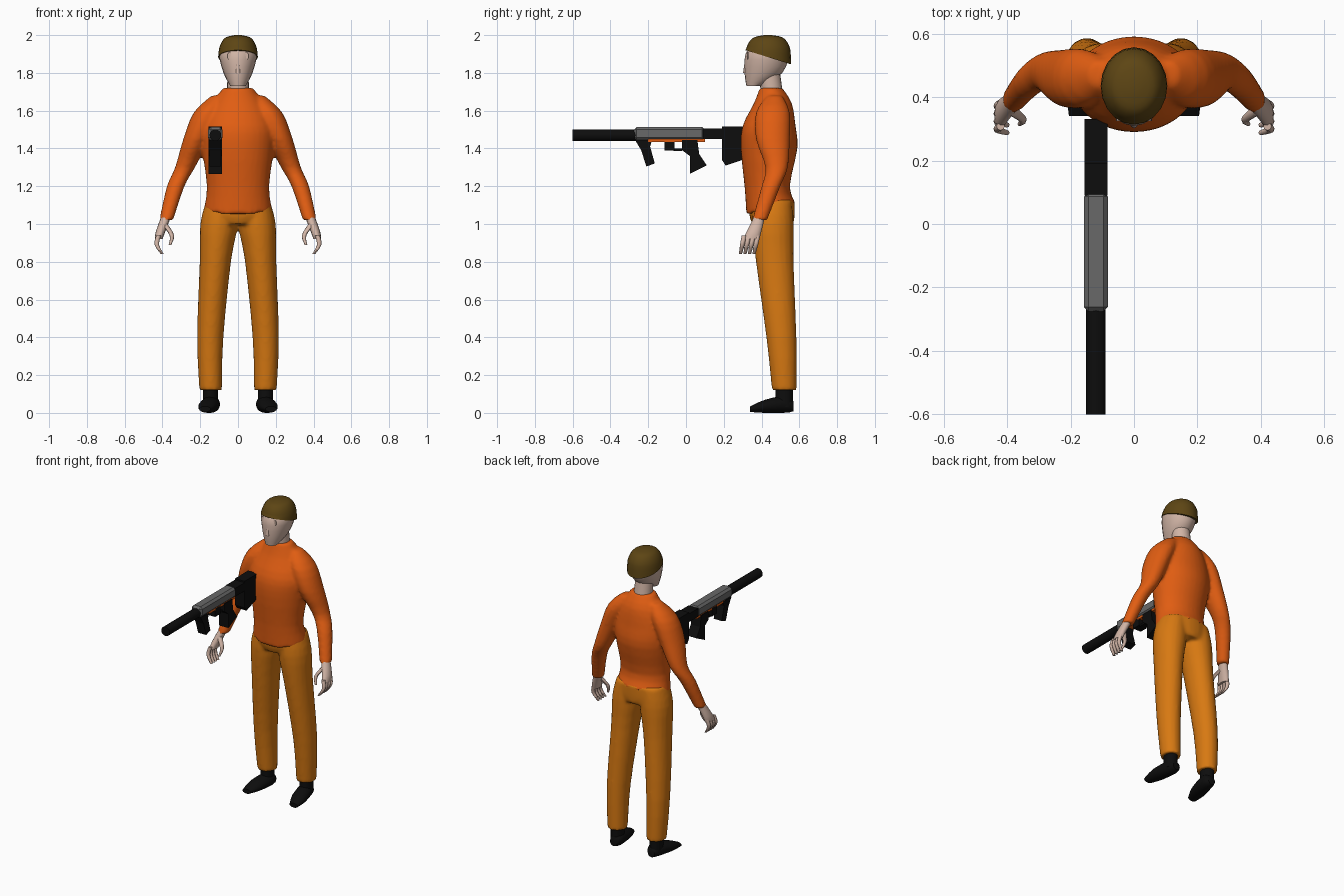
import bpy, bmesh, math
from mathutils import Vector

if "Cube" in bpy.data.objects:
    bpy.data.objects.remove(bpy.data.objects["Cube"])

SIDES = ((1, "left"), (-1, "right"))


def material(name, *rgb):
    m = bpy.data.materials.new(name)
    m.use_nodes = True
    m.diffuse_color = (*rgb, 1)
    m.node_tree.nodes["Principled BSDF"].inputs["Base Color"].default_value = (*rgb, 1)
    return m


SHIRT = material("orange shirt", .75, .11, .006)
TROUSER = material("amber trousers", .68, .19, .006)
SKIN = material("skin", .64, .46, .38)
HAIR = material("brown hair", .11, .06, .007)
BLACK = material("black", .004, .004, .004)
GREY = material("gun grey", .14, .14, .14)


def spline(rings, steps=3):
    """Fill in rings along a smooth curve through the given ones."""
    keys = [Vector((*r, r[3])[:5]) for r in rings]
    keys = [keys[0], *keys, keys[-1]]
    out = []
    for a, b, c, d in zip(keys, keys[1:], keys[2:], keys[3:]):
        for k in range(steps):
            t = k / steps
            out.append(b + (c - a) * t / 2 + (a - b * 2.5 + c * 2 - d / 2) * t**2
                       + (b * 3 - a - c * 3 + d) * t**3 / 2)
    return out + [keys[-1]]


def tube(bm, rings, side=1, axis="z", n=20, hem=0):
    """Loft rings of (x, y, z, radius, second radius); hem tilts the first ring."""
    loops = []
    for k, (x, y, z, ra, rb) in enumerate(spline(rings)):
        tilt = hem * max(0, 1 - k / 3)
        loop = []
        for i in range(n):
            a = math.tau * i / n
            u, v, w = ra * math.cos(a), rb * math.sin(a), tilt * math.sin(a)
            offset = (u, v, w) if axis == "z" else (u, w, v)
            loop.append(bm.verts.new(Vector((x * side, y, z)) + Vector(offset)))
        loops.append(loop)
    for low, high in zip(loops, loops[1:]):
        for i in range(n):
            j = (i + 1) % n
            bm.faces.new((low[i], low[j], high[j], high[i]))
    bm.faces.new(loops[0])
    bm.faces.new(loops[-1])


def finish(bm, name, mat, smooth=True, fuse=False):
    bmesh.ops.recalc_face_normals(bm, faces=bm.faces)
    mesh = bpy.data.meshes.new(name)
    bm.to_mesh(mesh)
    bm.free()
    mesh.materials.append(mat)
    ob = bpy.data.objects.new(name, mesh)
    bpy.context.collection.objects.link(ob)
    if smooth:
        bpy.ops.object.select_all(action="DESELECT")
        ob.select_set(True)
        bpy.context.view_layer.objects.active = ob
        bpy.ops.object.shade_smooth_by_angle(angle=math.radians(50))
    if fuse:  # blend overlapping limbs into one cloth surface
        remesh = ob.modifiers.new("fuse", "REMESH")
        remesh.mode = "VOXEL"
        remesh.voxel_size = .011
        remesh.use_smooth_shade = True
        soften = ob.modifiers.new("soften", "SMOOTH")
        soften.iterations = 4
    return ob


def prism(name, mat, profile, half, x=-.12):
    """Side profile of (y, z) points, extruded across x."""
    bm = bmesh.new()
    face = bm.faces.new([bm.verts.new((x - half, y, z)) for y, z in profile])
    made = bmesh.ops.extrude_face_region(bm, geom=[face])["geom"]
    verts = [g for g in made if isinstance(g, bmesh.types.BMVert)]
    bmesh.ops.translate(bm, vec=(2 * half, 0, 0), verts=verts)
    return finish(bm, name, mat, smooth=False)


def block(name, mat, back, front, low, high, half):
    return prism(name, mat, [(back, low), (front, low), (front, high), (back, high)], half)


# Shirt: torso and both sleeves
bm = bmesh.new()
tube(bm, [(0, .45, 1.08, .18, .13), (0, .43, 1.2, .165, .12), (0, .44, 1.4, .19, .15),
          (0, .44, 1.52, .19, .14), (0, .46, 1.64, .135, .1), (0, .45, 1.72, .08, .06)],
     n=32, hem=.03)
for side, label in SIDES:
    tube(bm, [(.1, .47, 1.68, .04), (.16, .46, 1.59, .075, .09), (.22, .46, 1.45, .07, .09),
              (.28, .48, 1.3, .053, .06), (.33, .45, 1.2, .047, .05), (.38, .39, 1.02, .037, .04)],
         side)
finish(bm, "shirt", SHIRT, fuse=True)

# Trousers: hips and both legs
bm = bmesh.new()
tube(bm, [(0, .455, 1.13, .165, .12), (0, .455, 1.05, .18, .12), (0, .46, 1, .13, .11)], n=32)
for side, label in SIDES:
    tube(bm, [(.09, .46, 1.12, .08, .1), (.1, .46, 1, .1, .11), (.12, .47, .8, .083, .1),
              (.147, .505, .4, .07, .08), (.145, .52, .12, .06, .065)], side)
finish(bm, "trousers", TROUSER, fuse=True)

# Hands with curled fingers, and boots turned outward
for side, label in SIDES:
    bm = bmesh.new()
    tube(bm, [(.38, .39, 1.04, .026, .03), (.41, .36, .96, .025, .04), (.42, .345, .92, .02, .045)],
         side, n=14)
    for finger in range(4):
        y = .38 - .024 * finger
        tube(bm, [(.42, y, .94, .013), (.43, y - .01, .89, .012), (.4, y - .02, .84, .008)],
             side, n=8)
    tube(bm, [(.39, .36, 1, .017), (.35, .33, .94, .012), (.36, .315, .89, .007)], side, n=8)
    finish(bm, label + "_hand", SKIN)

    bm = bmesh.new()
    tube(bm, [(.145, .52, .16, .04, .046), (.145, .52, .03, .04, .046)], side)
    tube(bm, [(.14, .57, .035, .026), (.14, .53, .046, .045), (.16, .42, .035, .05, .035),
              (.175, .34, .02, .03, .015)], side, axis="y")
    finish(bm, label + "_boot", BLACK)

# Head, neck and nose
bm = bmesh.new()
tube(bm, [(0, .36, 1.73, .04), (0, .41, 1.8, .077, .1), (0, .43, 1.9, .1, .115),
          (0, .44, 1.96, .07, .08)])
tube(bm, [(0, .46, 1.64, .06), (0, .44, 1.82, .055)])
tube(bm, [(0, .315, 1.8, .013), (0, .32, 1.87, .008)], n=8)
finish(bm, "head", SKIN)

# Eyes: thin ovals set on the face
for side, label in SIDES:
    bm = bmesh.new()
    tube(bm, [(.045, y, 1.89, .011, .02) for y in (.325, .33)], side, axis="y", n=12)
    finish(bm, label + "_eye", SKIN)

# Hair: a dome, low at the nape and high at the brow
bm = bmesh.new()
dome = []
for k in range(5):
    a = k * .38
    spread = math.cos(a) ** .6
    dome.append((0, .435, 1.883 + .117 * math.sin(a), .105 * spread, .122 * spread))
tube(bm, dome, hem=-.038)
finish(bm, "hair", HAIR)

# Rifle
bm = bmesh.new()
tube(bm, [(-.12, y, 1.47, .031) for y in (-.6, -.26)], axis="y", n=16)
finish(bm, "barrel", BLACK)
receiver = block("receiver", GREY, -.275, .1, 1.443, 1.513, .038)
chamfer = receiver.modifiers.new("chamfer", "BEVEL")
chamfer.width = .014
chamfer.segments = 1
block("lower_strip", SHIRT, -.2, .1, 1.434, 1.45, .03)
block("stock_tube", BLACK, .09, .25, 1.45, 1.506, .036)
prism("shoulder_stock", BLACK, [(.19, 1.34), (.19, 1.515), (.33, 1.515), (.33, 1.35), (.21, 1.31)], .036)
prism("front_grip", BLACK, [(-.27, 1.445), (-.18, 1.445), (-.19, 1.41), (-.165, 1.32),
                            (-.21, 1.305), (-.237, 1.39)], .03)
prism("rear_grip", BLACK, [(-.02, 1.445), (.06, 1.445), (.07, 1.37), (.11, 1.31), (.02, 1.265),
                           (.02, 1.36), (-.02, 1.39)], .035)
block("magazine", BLACK, -.115, -.06, 1.39, 1.445, .03)
block("trigger_guard", BLACK, -.065, -.02, 1.387, 1.399, .02)
